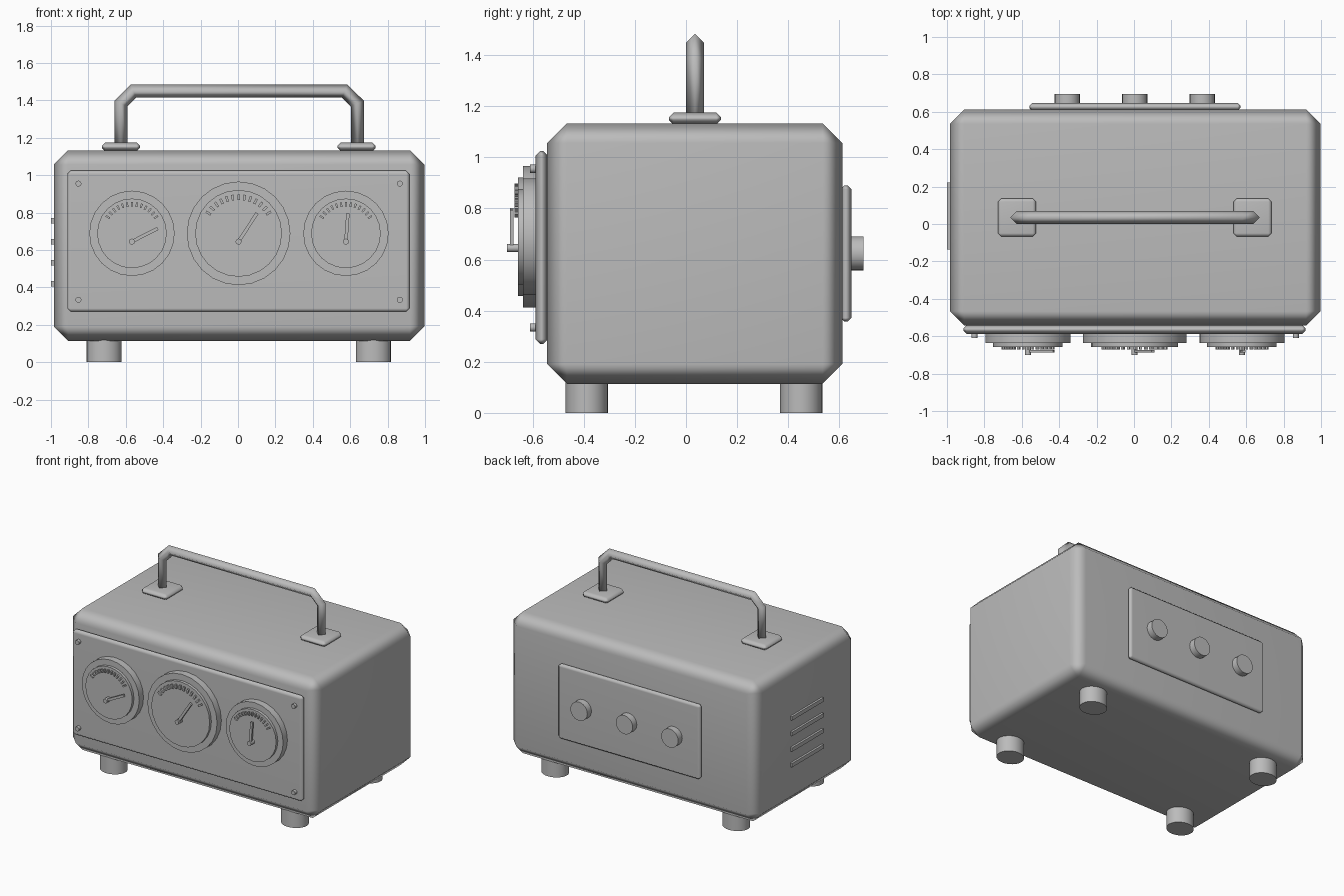
import bpy, bmesh
from math import radians, sin, cos, tan, pi
from mathutils import Matrix, Vector

cube = bpy.data.objects.get("Cube")
if cube:
    bpy.data.objects.remove(cube, do_unlink=True)

grey = bpy.data.materials.new("plain_grey")
grey.use_nodes = True
colour = (0.5, 0.5, 0.5, 1)
grey.diffuse_color = colour
for node in grey.node_tree.nodes:
    if node.type == 'BSDF_PRINCIPLED':
        node.inputs["Base Color"].default_value = colour


def finish(name, bm, sharp=None):
    """Turn a bmesh into a smooth shaded object."""
    bmesh.ops.recalc_face_normals(bm, faces=bm.faces)
    mesh = bpy.data.meshes.new(name)
    bm.to_mesh(mesh)
    bm.free()
    mesh.materials.append(grey)
    mesh.shade_smooth()
    if sharp:
        mesh.set_sharp_from_angle(angle=radians(sharp))
    obj = bpy.data.objects.new(name, mesh)
    bpy.context.collection.objects.link(obj)
    return obj


def box(name, low, high, bevel=0.0):
    low, high = Vector(low), Vector(high)
    size = high - low
    bm = bmesh.new()
    bmesh.ops.create_cube(bm, size=1, matrix=Matrix.Translation((low + high) / 2)
                          @ Matrix.Diagonal((*size, 1)))
    obj = finish(name, bm, None if bevel else 40)
    if bevel:
        mod = obj.modifiers.new("chamfer", 'BEVEL')
        mod.width = bevel
        mod.segments = 1
        normals = obj.modifiers.new("normals", 'WEIGHTED_NORMAL')
        normals.weight = 50
    return obj


def disc(name, x, z, radius, y0, y1, sides=24):
    """Cylinder lying along y."""
    bm = bmesh.new()
    place = Matrix.Translation((x, (y0 + y1) / 2, z)) @ Matrix.Rotation(pi / 2, 4, 'X')
    bmesh.ops.create_cone(bm, cap_ends=True, segments=sides, radius1=radius,
                          radius2=radius, depth=abs(y1 - y0), matrix=place)
    return finish(name, bm, 40)


def radial_bars(name, x, z, angles, inner, outer, width, y0, y1):
    """Thin bars pointing away from a centre, angles measured clockwise from up."""
    bm = bmesh.new()
    for a in angles:
        place = (Matrix.Translation((x, (y0 + y1) / 2, z)) @ Matrix.Rotation(a, 4, 'Y')
                 @ Matrix.Translation((0, 0, (inner + outer) / 2))
                 @ Matrix.Diagonal((width, abs(y1 - y0), outer - inner, 1)))
        bmesh.ops.create_cube(bm, size=1, matrix=place)
    return finish(name, bm, 40)


CX, CY = 0.006, 0.035

# Case and front panel
box("case", (-0.985, -0.543, 0.114), (0.997, 0.612, 1.133), 0.077)
box("front_panel", (-0.912, -0.588, 0.27), (0.917, -0.54, 1.024), 0.018)
for sx, side in ((-1, "right"), (1, "left")):
    for z, level in ((0.334, "lower"), (0.955, "upper")):
        disc(f"screw_{level}_{side}", CX + sx * 0.859, z, 0.016, -0.61, -0.58, 12)

# Feet, slightly oval
for sx, side in ((-1, "right"), (1, "left")):
    for y, end in ((-0.388, "front"), (0.451, "back")):
        bm = bmesh.new()
        bmesh.ops.create_cone(bm, cap_ends=True, segments=24, radius1=1, radius2=1, depth=1,
                              matrix=Matrix.Translation((0.004 + sx * 0.72, y, 0.065))
                              @ Matrix.Diagonal((0.094, 0.083, 0.13, 1)))
        finish(f"foot_{end}_{side}", bm, 40)

# Gauges: position, rim radius, dial radius, needle angle and length
GAUGES = (("right", -0.567, 0.228, 0.186, 63, 0.155),
          ("middle", 0.003, 0.277, 0.232, 33, 0.182),
          ("left", 0.577, 0.228, 0.186, 4, 0.15))
for side, x, rim, dial, turn, length in GAUGES:
    disc(f"gauge_rim_{side}", x, 0.689, rim, -0.637, -0.58)
    disc(f"gauge_dial_{side}", x, 0.689, dial, -0.657, -0.63)
    fan = [radians(-56 + 112 * i / 12) for i in range(13)]
    radial_bars(f"gauge_ticks_{side}", x, 0.689, fan, dial * 0.77, dial * 0.9,
                dial * 0.055, -0.67, -0.655)
    radial_bars(f"needle_{side}", x, 0.645, [radians(turn)], 0.01, length, 0.018,
                -0.688, -0.674)
    disc(f"needle_pivot_{side}", x, 0.645, 0.016, -0.7, -0.655, 12)

# Back panel with knobs
box("back_panel", (-0.559, 0.605, 0.357), (0.569, 0.648, 0.89), 0.015)
for i, side in enumerate(("right", "middle", "left")):
    disc(f"knob_{side}", 0.004 + (i - 1) * 0.361, 0.624, 0.067, 0.64, 0.695)

# Vent slats on the right side
for i in range(4):
    z = 0.42 + i * 0.1123
    box(f"vent_slat_{i + 1}", (-1.0, -0.136, z - 0.014), (-0.975, 0.223, z + 0.014))

# Handle pads
for sx, side in ((-1, "right"), (1, "left")):
    x = 0.004 + sx * 0.63
    box(f"handle_pad_{side}", (x - 0.102, CY - 0.102, 1.128),
        (x + 0.102, CY + 0.102, 1.175), 0.018)

# Handle: diamond section swept along a path with mitred corners
R = 0.035
half = [Vector((-0.632, 1.15)), Vector((-0.632, 1.383)), Vector((-0.565, 1.449))]
path = half + [Vector((-p.x, p.y)) for p in reversed(half)]
bm = bmesh.new()
rings = []
for i, p in enumerate(path):
    before = (p - path[i - 1]).normalized() if i else None
    after = (path[i + 1] - p).normalized() if i < len(path) - 1 else None
    before, after = before or after, after or before
    along = (before + after).normalized()
    reach = R / along.dot(after)
    out = Vector((-along.y, along.x)) * reach
    rings.append([bm.verts.new((CX + p.x + s * out.x, CY + t * R, p.y + s * out.y))
                  for s, t in ((1, 0), (0, 1), (-1, 0), (0, -1))])
for a, b in zip(rings, rings[1:]):
    for k in range(4):
        n = (k + 1) % 4
        bm.faces.new((a[k], a[n], b[n], b[k]))
bm.faces.new(rings[0])
bm.faces.new(rings[-1])
finish("handle", bm)
